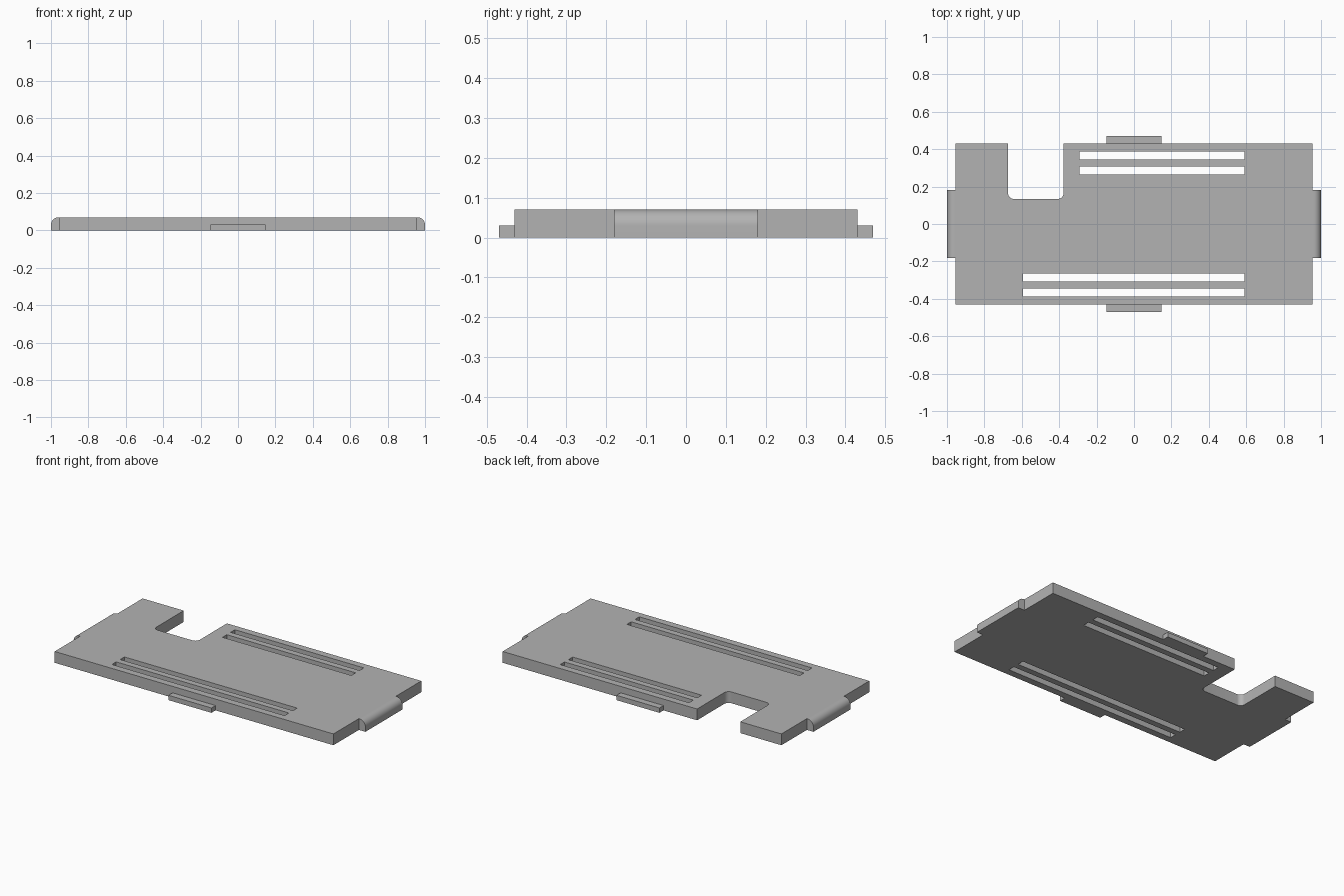
import bpy, bmesh, math
from mathutils import Vector

cube = bpy.data.objects.get("Cube")
if cube:
    bpy.data.objects.remove(cube, do_unlink=True)

grey = bpy.data.materials.new("plain grey")
grey.use_nodes = True
GREY = (0.45, 0.45, 0.45, 1)
grey.diffuse_color = GREY
grey.node_tree.nodes["Principled BSDF"].inputs["Base Color"].default_value = GREY

HEIGHT = 0.07
HALF_X, HALF_Y = 0.955, 0.43


def arc(cx, cy, r, start, end, steps=10):
    """Points on a circular arc, angles in degrees."""
    angles = [math.radians(start + (end - start) * i / steps) for i in range(steps + 1)]
    return [(cx + r * math.cos(a), cy + r * math.sin(a)) for a in angles]


def prism(name, points, direction):
    """Extrude a closed 3D polygon along a direction."""
    bm = bmesh.new()
    face = bm.faces.new([bm.verts.new(p) for p in points])
    ext = bmesh.ops.extrude_face_region(bm, geom=[face])
    moved = [g for g in ext["geom"] if isinstance(g, bmesh.types.BMVert)]
    bmesh.ops.translate(bm, verts=moved, vec=Vector(direction))
    bmesh.ops.recalc_face_normals(bm, faces=bm.faces)
    mesh = bpy.data.meshes.new(name)
    bm.to_mesh(mesh)
    bm.free()
    mesh.materials.append(grey)
    obj = bpy.data.objects.new(name, mesh)
    bpy.context.collection.objects.link(obj)
    return obj


def block(name, x0, x1, y0, y1, z0, z1):
    corners = [(x0, y0, z0), (x1, y0, z0), (x1, y1, z0), (x0, y1, z0)]
    return prism(name, corners, (0, 0, z1 - z0))


def combine(target, tool, operation):
    """Apply a boolean and discard the tool."""
    mod = target.modifiers.new(tool.name, "BOOLEAN")
    mod.operation, mod.solver, mod.object = operation, "EXACT", tool
    bpy.context.view_layer.objects.active = target
    bpy.ops.object.modifier_apply(modifier=mod.name)
    bpy.data.objects.remove(tool, do_unlink=True)


# Flat plate with a round-cornered notch in its back edge
left, right, floor, r = -0.673, -0.377, 0.134, 0.03
outline = [(-HALF_X, -HALF_Y), (HALF_X, -HALF_Y), (HALF_X, HALF_Y), (right, HALF_Y)]
outline += arc(right - r, floor + r, r, 0, -90)
outline += arc(left + r, floor + r, r, -90, -180)
outline += [(left, HALF_Y), (-HALF_X, HALF_Y)]
plate = prism("cover_plate", [(x, y, 0) for x, y in outline], (0, 0, HEIGHT))

# End tabs with a rounded upper edge, and low clips on the long edges
tab_r, tab_y = 0.04, 0.181
for side in (1, -1):
    profile = [(0.9, HEIGHT), (0.9, 0), (1, 0)]
    profile += arc(1 - tab_r, HEIGHT - tab_r, tab_r, 0, 90)
    tab = prism("end_tab", [(side * x, -tab_y, z) for x, z in profile], (0, 2 * tab_y, 0))
    combine(plate, tab, "UNION")
    ys = sorted((side * 0.41, side * 0.47))
    combine(plate, block("edge_clip", -0.147, 0.147, *ys, 0, 0.03), "UNION")

# Pairs of long slots through the plate
for side, start in ((1, -0.292), (-1, -0.593)):
    for inner in (0.265, 0.345):
        ys = sorted((side * inner, side * (inner + 0.042)))
        slot = block("slot_cutter", start, 0.591, *ys, -0.1, 0.2)
        slot.hide_render = True
        combine(plate, slot, "DIFFERENCE")

# Smooth the rounded edges only
plate.select_set(True)
bpy.context.view_layer.objects.active = plate
bpy.ops.object.shade_smooth_by_angle(angle=math.radians(30))
